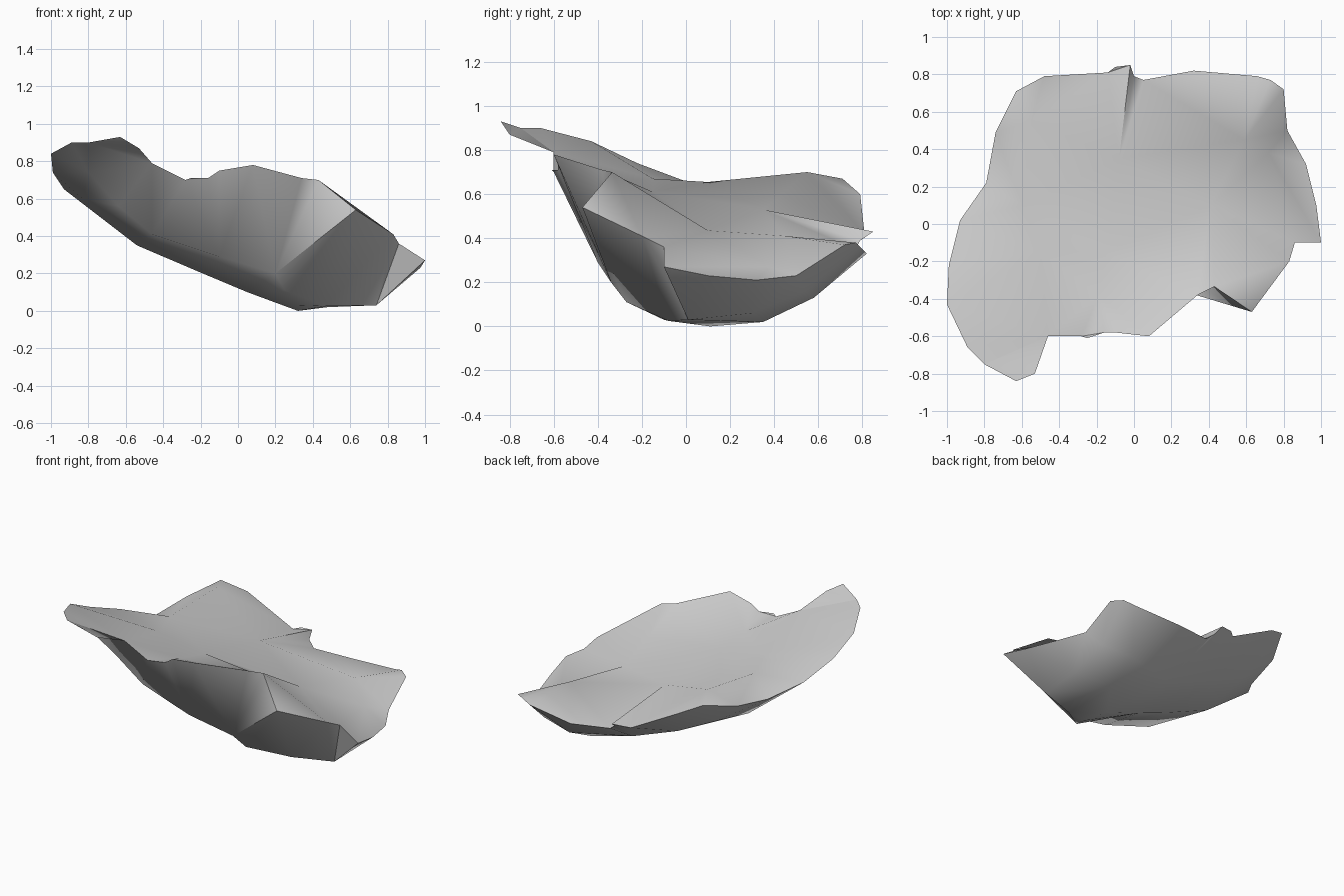
import bpy
from mathutils import Vector
from mathutils.geometry import delaunay_2d_cdt

# Broken rim of the shard, counter-clockwise seen from above
rim = [
    (-.63, -.84, .93), (-.53, -.80, .87), (-.46, -.60, .79), (-.28, -.60, .70),
    (-.25, -.61, .71), (-.16, -.58, .71), (-.10, -.58, .75), (.08, -.60, .78),
    (.34, -.38, .71), (.43, -.335, .70), (.63, -.47, .54),
    (.83, -.20, .41), (.86, -.10, .36), (1.0, -.10, .27), (.975, .10, .23),
    (.92, .32, .21), (.82, .50, .23), (.80, .72, .37), (.73, .77, .38),
    (.66, .79, .36), (.32, .82, .33), (.05, .77, .35), (0, .79, .39),
    (-.02, .85, .43), (-.10, .84, .43), (-.14, .81, .42), (-.48, .79, .60),
    (-.63, .71, .67), (-.74, .49, .61), (-.79, .22, .57), (-.93, .02, .65),
    (-.99, -.22, .74), (-1.0, -.43, .84), (-.89, -.66, .90), (-.80, -.75, .90),
]
PEAK, SPUR, RIGHT_TIP, CORNER, BACK_TIP = 9, 10, 13, 17, 23
N = len(rim)

# Underside: front chine, keel, then back slope
belly = [
    (.20, -.34, .20), (.74, .01, .03), (.10, .45, .16),
    (-.80, -.50, .74), (-.64, -.42, .56), (-.46, -.40, .41), (-.10, -.40, .29),
    (.25, -.27, .11), (.33, -.10, .03), (.47, -.08, .025),
    (-.83, -.15, .60), (-.54, .08, .35), (-.20, .08, .205), (.05, .10, .10),
    (.32, .11, 0), (.74, .30, .06), (.72, .54, .16),
    (.48, .35, .02), (.50, .58, .13), (-.25, .45, .29), (-.55, .45, .44),
]
belly_creases = [(SPUR, N), (RIGHT_TIP, N + 1), (BACK_TIP, N + 2)]
# The front face overhangs here, so its rim is laid out further forward
overhang = {8: (.34, -.47), 9: (.43, -.46)}

# Shallow upper face: right ridges, middle ridge, left swelling
top = [
    (.41, .10, .435), (.59, .45, .41), (.72, .38, .27), (-.08, .35, .53),
    (-.15, -.15, .61), (-.19, -.38, .655),
    (-.55, .55, .70), (-.60, .10, .655), (-.50, -.15, .67),
]
top_creases = [(PEAK, N), (N, N + 1), (N + 1, CORNER), (N, N + 2),
               (N + 2, RIGHT_TIP), (BACK_TIP, N + 3), (N + 3, N + 4), (N + 4, N + 5)]


def add_part(name, inner, creases, shift, flip):
    """Triangulated sheet filling the rim and passing through inner points."""
    pts = rim + inner
    flat = [Vector(shift.get(i, p[:2])) for i, p in enumerate(pts)]
    out = delaunay_2d_cdt(flat, creases, [list(range(N))], 1, 1e-5)
    verts = [pts[s[0]] for s in out[3]]
    faces = [list(f)[::-1] if flip else list(f) for f in out[2]]
    mesh = bpy.data.meshes.new(name)
    mesh.from_pydata(verts, [], faces)
    mesh.update()
    part = bpy.data.objects.new(name, mesh)
    bpy.context.collection.objects.link(part)
    # Smooth skin with the sharper breaks kept
    bpy.ops.object.select_all(action='DESELECT')
    bpy.context.view_layer.objects.active = part
    part.select_set(True)
    bpy.ops.object.shade_smooth_by_angle(angle=1.0)


add_part("underside", belly, belly_creases, overhang, True)
add_part("upper_face", top, top_creases, {}, False)
